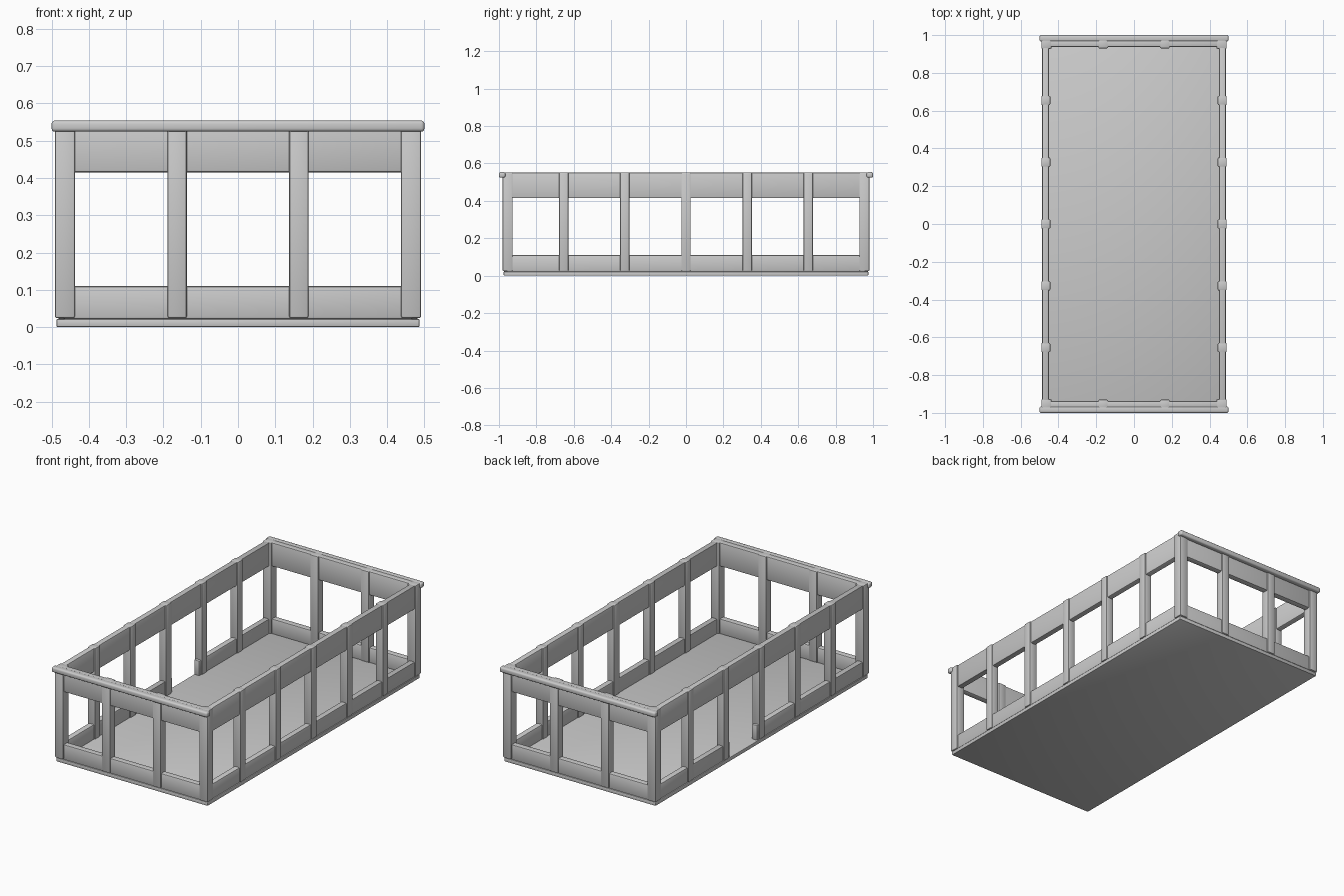
import bpy
import bmesh
from mathutils import Vector

if "Cube" in bpy.data.objects:
    bpy.data.objects.remove(bpy.data.objects["Cube"])

grey = bpy.data.materials.new("plain grey")
grey.diffuse_color = (0.6, 0.6, 0.6, 1)
grey.use_nodes = True
grey.node_tree.nodes["Principled BSDF"].inputs["Base Color"].default_value = grey.diffuse_color


def box(name, xs, ys, zs, bevel=0.006, segments=2):
    """Rounded box from its extents along each axis."""
    bm = bmesh.new()
    bmesh.ops.create_cube(bm, size=1)
    lo = Vector((min(xs), min(ys), min(zs)))
    hi = Vector((max(xs), max(ys), max(zs)))
    for v in bm.verts:
        v.co = [(lo[i] + hi[i]) / 2 + v.co[i] * (hi[i] - lo[i]) for i in range(3)]
    bmesh.ops.bevel(bm, geom=bm.edges[:], offset=bevel, segments=segments,
                    profile=0.5, affect='EDGES')
    mesh = bpy.data.meshes.new(name)
    bm.to_mesh(mesh)
    bm.free()
    mesh.materials.append(grey)
    obj = bpy.data.objects.new(name, mesh)
    bpy.context.collection.objects.link(obj)
    bpy.context.view_layer.objects.active = obj
    obj.select_set(True)
    bpy.ops.object.shade_smooth_by_angle()
    obj.select_set(False)
    return obj


LOW, HIGH = (0.022, 0.11), (0.415, 0.552)   # lower and upper rail heights
POST = (0.024, 0.553)                       # post height
STEP = 0.327                                # spacing of posts

# floor slab
box("floor", (-0.487, 0.487), (-0.975, 0.975), (0.0, 0.022), 0.004)

# long side walls
for s, side in ((-1, "left"), (1, "right")):
    rail_x = (s * 0.45, s * 0.485)
    box(side + "_upper_rail", rail_x, (-0.96, 0.96), HIGH)
    if s > 0:
        box(side + "_lower_rail", rail_x, (-0.96, 0.96), LOW)
    else:
        # doorway left open in one bay
        box(side + "_lower_rail_front", rail_x, (-0.96, 0.04), LOW)
        box(side + "_lower_rail_back", rail_x, (STEP - 0.04, 0.96), LOW)
    for i in range(-2, 3):
        y = i * STEP
        box(side + "_post", (s * 0.443, s * 0.491), (y - 0.025, y + 0.025), POST)

# short end walls with an overhanging cap
for s, end in ((-1, "front"), (1, "back")):
    rail_y = (s * 0.937, s * 0.974)
    box(end + "_upper_rail", (-0.47, 0.47), rail_y, HIGH)
    box(end + "_lower_rail", (-0.47, 0.47), rail_y, LOW)
    for x in (-0.163, 0.163):
        box(end + "_post", (x - 0.026, x + 0.026), (s * 0.93, s * 0.98), POST)
    for x in (-1, 1):
        box(end + "_corner_post", (x * 0.437, x * 0.491), (s * 0.927, s * 0.981), POST)
    box(end + "_cap", (-0.5, 0.5), (s * 0.966, s * 1.0), (0.524, 0.554), 0.009, 3)
